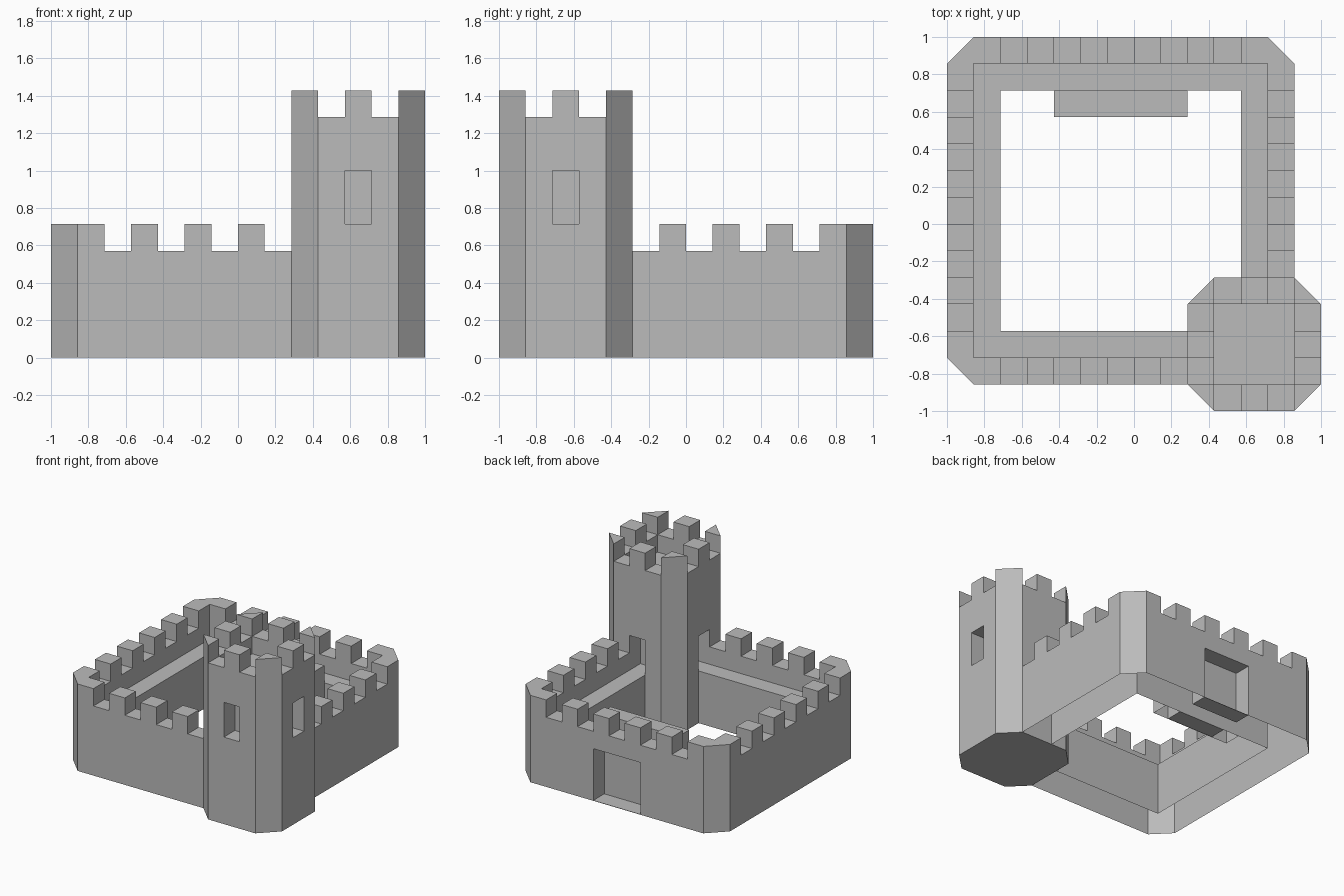
import bpy
import bmesh

U = 1 / 7  # one building block

cube = bpy.data.objects.get("Cube")
if cube:
    bpy.data.objects.remove(cube, do_unlink=True)

stone = bpy.data.materials.new("grey_stone")
stone.use_nodes = True
GREY = (0.5, 0.5, 0.5, 1)
stone.diffuse_color = GREY
bsdf = next(n for n in stone.node_tree.nodes if n.type == "BSDF_PRINCIPLED")
bsdf.inputs["Base Color"].default_value = GREY


def block(name, x, y, z, chamfer=0):
    """Upright prism over the ranges x, y, z (in blocks), corners optionally chamfered."""
    (x0, x1), (y0, y1), c = x, y, chamfer
    outline = [(x0, y0), (x1, y0), (x1, y1), (x0, y1)]
    if c:
        outline = [(x0 + c, y0), (x1 - c, y0), (x1, y0 + c), (x1, y1 - c),
                   (x1 - c, y1), (x0 + c, y1), (x0, y1 - c), (x0, y0 + c)]
    bm = bmesh.new()
    base = bm.faces.new([bm.verts.new((px * U, py * U, z[0] * U)) for px, py in outline])
    top = bmesh.ops.extrude_face_region(bm, geom=[base])["geom"]
    bmesh.ops.translate(bm, vec=(0, 0, (z[1] - z[0]) * U),
                        verts=[v for v in top if isinstance(v, bmesh.types.BMVert)])
    bmesh.ops.recalc_face_normals(bm, faces=bm.faces)
    mesh = bpy.data.meshes.new(name)
    bm.to_mesh(mesh)
    bm.free()
    mesh.materials.append(stone)
    obj = bpy.data.objects.new(name, mesh)
    bpy.context.collection.objects.link(obj)
    return obj


def cut(obj, x, y, z):
    """Carve a box out of obj."""
    cutter = block("cutter", x, y, z)
    cutter.hide_render = True
    mod = obj.modifiers.new("cut", "BOOLEAN")
    mod.operation = "DIFFERENCE"
    mod.solver = "EXACT"
    mod.object = cutter
    bpy.context.view_layer.objects.active = obj
    bpy.ops.object.modifier_apply(modifier=mod.name)
    bpy.data.objects.remove(cutter, do_unlink=True)


def crenellate(obj, cx, cy, offsets, floor):
    """Cut one-block gaps through the parapets along both axes."""
    for d in offsets:
        cut(obj, (cx + d - .5, cx + d + .5), (-20, 20), (floor, 20))
        cut(obj, (-20, 20), (cy + d - .5, cy + d + .5), (floor, 20))


def open_bottom(obj):
    """Remove the faces lying on the ground, leaving a shell."""
    bm = bmesh.new()
    bm.from_mesh(obj.data)
    ground = [f for f in bm.faces if max(v.co.z for v in f.verts) < 0.001]
    bmesh.ops.delete(bm, geom=ground, context="FACES")
    bm.to_mesh(obj.data)
    bm.free()


FLOOR = 0.02  # thin sill under the gate niches

# Curtain wall: chamfered ring with parapet, walkway and courtyard
wall = block("curtain_wall", (-7, 6), (-6, 7), (0, 5), chamfer=1)
crenellate(wall, -.5, .5, (-4, -2, 0, 2, 4), 4)
cut(wall, (-6, 5), (-5, 6), (3, 20))
cut(wall, (-5, 4), (-4, 5), (-1, 20))
cut(wall, (2.5, 9), (-9, -2.5), (-1, 20))   # room for the tower
cut(wall, (-2, 1), (6, 8), (FLOOR, 3))      # outer gate niche
open_bottom(wall)

# Gatehouse on the courtyard side
gatehouse = block("gatehouse", (-3, 2), (4, 5), (0, 4))
cut(gatehouse, (-2, 1), (3, 5.5), (FLOOR, 3))
open_bottom(gatehouse)

# Corner tower with sunken roof
tower = block("tower", (2, 7), (-7, -2), (0, 10), chamfer=1)
crenellate(tower, 4.5, -4.5, (-1, 1), 9)
cut(tower, (3, 6), (-6, -3), (8, 20))

# Windows on the outer sides, doors onto the walkways
cut(tower, (4, 5), (-8, -6), (5, 7))
cut(tower, (6, 8), (-5, -4), (5, 7))
cut(tower, (4, 5), (-3, -1), (3, 5))
cut(tower, (1, 3), (-5, -4), (3, 5))
